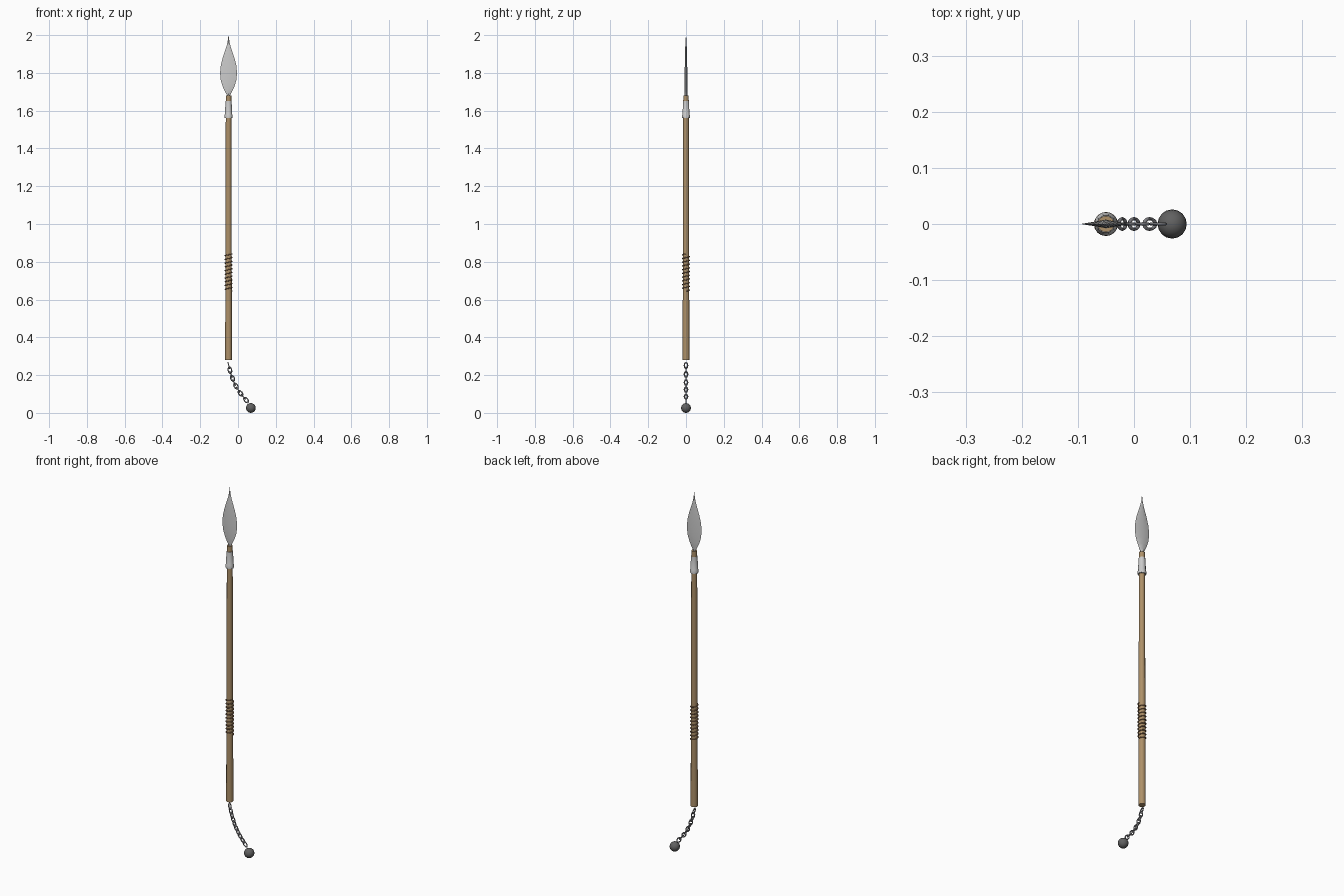
import bpy, bmesh, math
from mathutils import Vector

if "Cube" in bpy.data.objects:
    bpy.data.objects.remove(bpy.data.objects["Cube"])

SX = -0.05  # x of the shaft axis


def material(name, rgb):
    m = bpy.data.materials.new(name)
    m.diffuse_color = (*rgb, 1)
    m.use_nodes = True
    m.node_tree.nodes["Principled BSDF"].inputs["Base Color"].default_value = m.diffuse_color
    return m


wood = material("wood", (0.42, 0.28, 0.14))
leather = material("leather", (0.22, 0.12, 0.06))
dark_iron = material("dark_iron", (0.12, 0.12, 0.12))
iron = material("iron", (0.25, 0.25, 0.27))


def finish(obj, mat=None, angle=40):
    if mat:
        obj.data.materials.append(mat)
    bpy.ops.object.select_all(action='DESELECT')
    obj.select_set(True)
    bpy.context.view_layer.objects.active = obj
    bpy.ops.object.shade_smooth_by_angle(angle=math.radians(angle))
    return obj


def loft(name, rings, mat=None, angle=40):
    """Skin a list of equal-length point rings and cap both ends."""
    bm = bmesh.new()
    loops = [[bm.verts.new(p) for p in r] for r in rings]
    n = len(loops[0])
    for a, b in zip(loops, loops[1:]):
        for i in range(n):
            j = (i + 1) % n
            bm.faces.new((a[i], a[j], b[j], b[i]))
    bm.faces.new(loops[0][::-1])
    bm.faces.new(loops[-1])
    me = bpy.data.meshes.new(name)
    bmesh.ops.recalc_face_normals(bm, faces=bm.faces)
    bm.to_mesh(me)
    bm.free()
    obj = bpy.data.objects.new(name, me)
    bpy.context.collection.objects.link(obj)
    return finish(obj, mat, angle)


def circle(r, z, n):
    return [(SX + r * math.cos(2 * math.pi * i / n), r * math.sin(2 * math.pi * i / n), z)
            for i in range(n)]


# Tapered wooden shaft
loft("shaft", [circle(0.018, 0.28, 12), circle(0.0145, 1.68, 12)], wood)

# Metal socket with a rim at its lower edge
loft("socket", [circle(r, z, 10) for r, z in
                ((0.021, 1.56), (0.0215, 1.575), (0.0195, 1.58), (0.016, 1.65))])

# Leaf blade with a diamond section: (z, half width, half thickness)
blade = [(1.68, 0.007, 0.008), (1.70, 0.018, 0.008), (1.725, 0.030, 0.0078),
         (1.76, 0.041, 0.0075), (1.80, 0.045, 0.007), (1.84, 0.041, 0.0065),
         (1.88, 0.031, 0.006), (1.91, 0.021, 0.005), (1.94, 0.011, 0.004),
         (1.965, 0.005, 0.003), (2.0, 0.0004, 0.0004)]
loft("blade", [[(SX + w, 0, z), (SX, t, z), (SX - w, 0, z), (SX, -t, z)] for z, w, t in blade])

# Leather cord wound around the grip
curve = bpy.data.curves.new("grip_wrap", 'CURVE')
curve.dimensions = '3D'
curve.bevel_depth = 0.003
curve.bevel_resolution = 1
curve.use_fill_caps = True
turns, steps = 10, 16
spline = curve.splines.new('POLY')
spline.points.add(turns * steps)
for i, p in enumerate(spline.points):
    a = 2 * math.pi * i / steps
    p.co = (SX + 0.0185 * math.cos(a), 0.0185 * math.sin(a),
            0.645 + 0.197 * i / (turns * steps), 1)
wrap = bpy.data.objects.new("grip_wrap", curve)
wrap.data.materials.append(leather)
bpy.context.collection.objects.link(wrap)

# Hanging chain: alternating links along a curved path
path = [Vector((x, 0, z)) for x, z in
        ((-0.049, 0.251), (-0.043, 0.226), (-0.037, 0.204), (-0.029, 0.183), (-0.021, 0.161),
         (-0.011, 0.142), (0.0, 0.123), (0.013, 0.104), (0.028, 0.086), (0.043, 0.068))]
for i, p in enumerate(path):
    d = path[min(i + 1, len(path) - 1)] - path[max(i - 1, 0)]
    bpy.ops.mesh.primitive_torus_add(major_segments=12, minor_segments=6,
                                     major_radius=0.0095, minor_radius=0.003)
    link = bpy.context.object
    link.name = f"chain_link_{i + 1}"
    for v in link.data.vertices:  # stretch the ring into an oval
        v.co.x += 0.006 * v.co.x / 0.0095
    xa = d.normalized()
    side = Vector((0, 1, 0))
    other = xa.cross(side)
    ya, za = (side, other) if i % 2 == 0 else (other, -side)
    for v in link.data.vertices:
        c = v.co.copy()
        v.co = p + xa * c.x + ya * c.y + za * c.z
    finish(link, iron, 60)

# Iron ball weight at the end of the chain
bpy.ops.mesh.primitive_uv_sphere_add(segments=16, ring_count=10, radius=0.026,
                                     location=(0.068, 0, 0.026))
bpy.context.object.name = "ball_weight"
finish(bpy.context.object, dark_iron)
